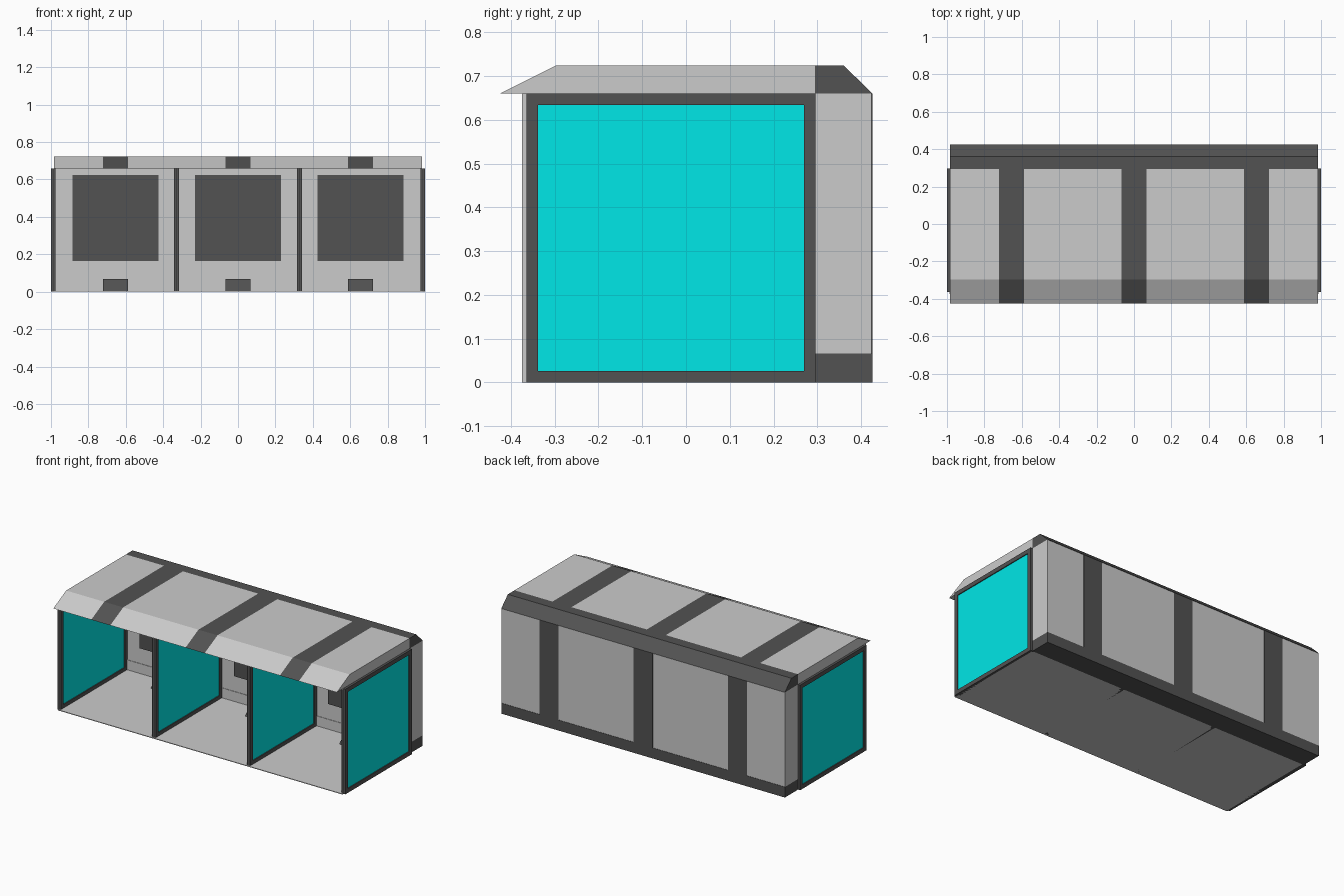
import bpy, bmesh

if "Cube" in bpy.data.objects:
    bpy.data.objects.remove(bpy.data.objects["Cube"])


def material(name, color):
    m = bpy.data.materials.new(name)
    m.diffuse_color = color
    m.use_nodes = True
    m.node_tree.nodes["Principled BSDF"].inputs["Base Color"].default_value = m.diffuse_color
    return m


DARK = material("dark_trim", (0.085, 0.085, 0.085, 1))
CYAN = material("cyan_panel", (0.0, 0.8, 0.8, 1))


def prism(name, profile, x0, x1, mat=None):
    """Extrude a (y, z) profile from x0 to x1."""
    bm = bmesh.new()
    face = bm.faces.new([bm.verts.new((x0, y, z)) for y, z in profile])
    ext = bmesh.ops.extrude_face_region(bm, geom=[face])
    moved = [v for v in ext["geom"] if isinstance(v, bmesh.types.BMVert)]
    bmesh.ops.translate(bm, verts=moved, vec=(x1 - x0, 0, 0))
    bmesh.ops.recalc_face_normals(bm, faces=bm.faces)
    mesh = bpy.data.meshes.new(name)
    bm.to_mesh(mesh)
    bm.free()
    if mat:
        mesh.materials.append(mat)
    ob = bpy.data.objects.new(name, mesh)
    bpy.context.collection.objects.link(ob)
    return ob


def box(name, x0, x1, y0, y1, z0, z1, mat=None):
    return prism(name, [(y0, z0), (y1, z0), (y1, z1), (y0, z1)], x0, x1, mat)


W = 0.985                      # half length of the body
H = 0.66                       # ceiling height
BAYS = (-0.655, 0.0, 0.655)    # bay centres
S = 0.066                      # half width of the dark bands

# Floor and back wall with dark plinth and chamfered top rail
box("floor", -W, W, -0.375, 0.295, 0.0, 0.004)
box("back_wall", -W, W, 0.295, 0.424, 0.066, H)
box("back_plinth", -W, W, 0.295, 0.426, 0.0, 0.066, DARK)
box("wall_base_facing", -W, W, 0.292, 0.295, 0.004, 0.066)
prism("top_rail", [(0.295, H), (0.426, H), (0.361, 0.724), (0.295, 0.724)], -W, W, DARK)

# Roof cut into alternating light and dark bands
roof = [(-0.426, H), (0.295, H), (0.295, 0.724), (-0.298, 0.724)]
edges = [-W] + [c + s for c in BAYS for s in (-S, S)] + [W]
for i, (a, b) in enumerate(zip(edges, edges[1:])):
    dark = i % 2 == 1
    prism("roof_band" if dark else "roof_panel", roof, a, b, DARK if dark else None)

# Per bay: rear band, wall screen and sloped floor foot
for c in BAYS:
    box("rear_band", c - S, c + S, 0.42, 0.426, 0.066, H, DARK)
    box("wall_screen", c - 0.23, c + 0.23, 0.287, 0.296, 0.165, 0.623, DARK)
    prism("floor_foot", [(0.165, 0.004), (0.295, 0.004), (0.295, 0.067), (0.23, 0.067)],
          c - S, c + S, DARK)

# Four framed dividers with coloured panes and a thin front edge fin
T, B, Y0, Y1 = 0.0125, 0.026, -0.364, 0.296
for c in (-0.9875, -0.329, 0.329, 0.9875):
    box("divider_front_post", c - T, c + T, Y0, Y0 + B, 0, H, DARK)
    box("divider_rear_post", c - T, c + T, Y1 - B, Y1, 0, H, DARK)
    box("divider_bottom_rail", c - T, c + T, Y0 + B, Y1 - B, 0, B, DARK)
    box("divider_top_rail", c - T, c + T, Y0 + B, Y1 - B, H - B, H, DARK)
    box("divider_pane", c - 0.007, c + 0.007, Y0 + B, Y1 - B, B, H - B, CYAN)
    box("divider_edge_fin", c - 0.002, c + 0.002, -0.375, Y0, 0, H)
